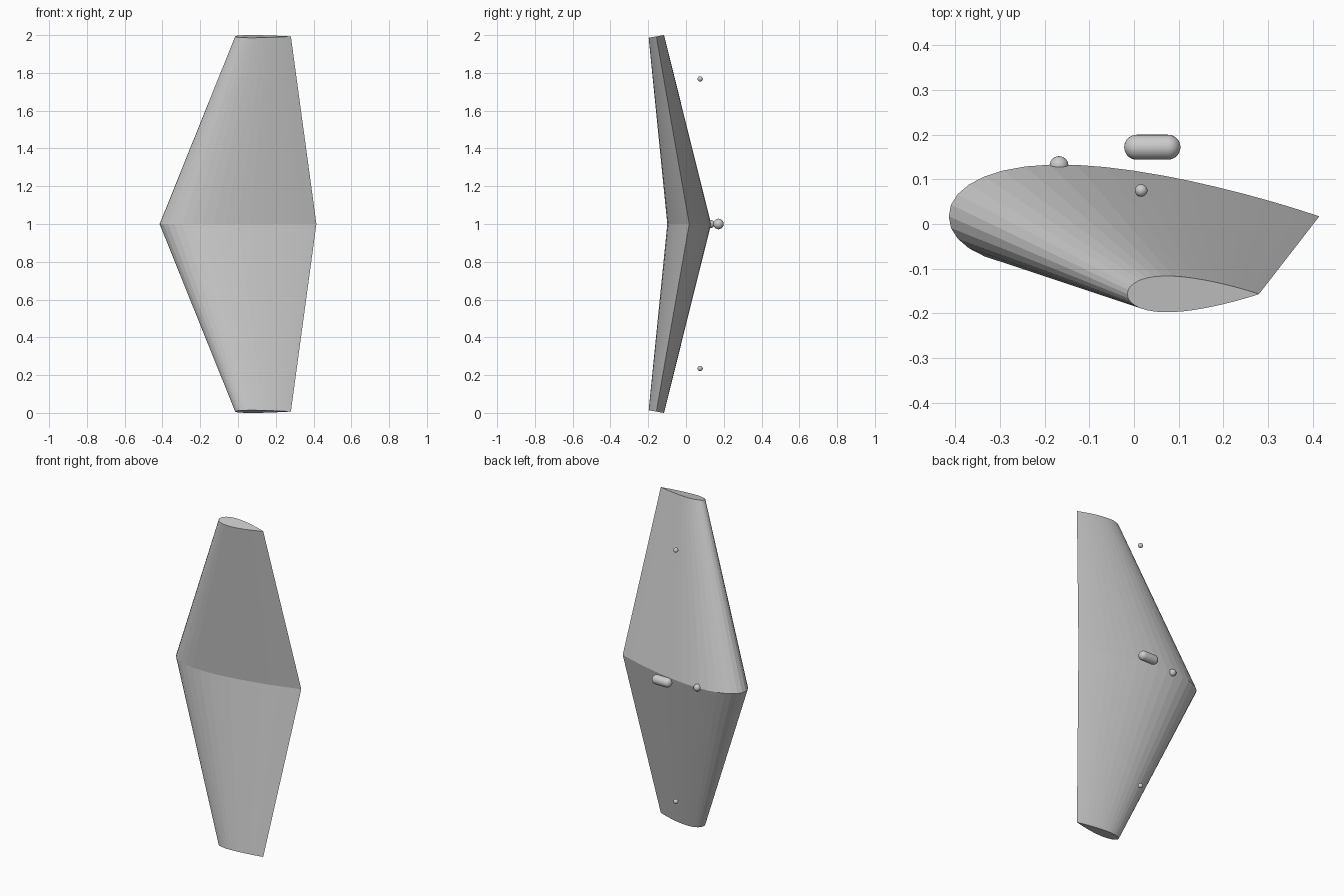
import bpy, bmesh
from math import sin, cos, pi, radians, sqrt

if "Cube" in bpy.data.objects:
    bpy.data.objects.remove(bpy.data.objects["Cube"])

TILT = radians(10)   # dihedral angle of each wing half
N = 20               # panels per side of the airfoil


def airfoil(chord):
    """Closed symmetric section, 28% thick: TE -> upper -> LE -> lower."""
    def half(t):
        return 1.4 * chord * (0.2969 * sqrt(t) - 0.126 * t - 0.3516 * t**2
                              + 0.2843 * t**3 - 0.1036 * t**4)
    ts = [(1 - cos(pi * i / N)) / 2 for i in range(N + 1)]
    upper = [(t * chord, half(t)) for t in reversed(ts)]
    lower = [(t * chord, -half(t)) for t in ts[1:-1]]
    return upper + lower


def section(bm, x0, y0, z0, chord, tilt):
    return [bm.verts.new((x0 + u, y0 + v * cos(tilt), z0 + v * sin(tilt)))
            for u, v in airfoil(chord)]


def finish(bm, name, smooth=False):
    bmesh.ops.recalc_face_normals(bm, faces=bm.faces)
    me = bpy.data.meshes.new(name)
    bm.to_mesh(me)
    bm.free()
    for p in me.polygons:
        p.use_smooth = smooth
    ob = bpy.data.objects.new(name, me)
    bpy.context.collection.objects.link(ob)
    return ob


# Wing: tapered loft, tip - root - tip
bm = bmesh.new()
rings = [section(bm, -0.015, -0.157, 0.007, 0.295, -TILT),
         section(bm, -0.415, 0.017, 1.0, 0.83, 0),
         section(bm, -0.015, -0.157, 1.993, 0.295, TILT)]
for a, b in zip(rings, rings[1:]):
    for i in range(len(a)):
        j = (i + 1) % len(a)
        bm.faces.new((a[i], a[j], b[j], b[i]))
bm.faces.new(rings[0])
bm.faces.new(rings[2])
finish(bm, "wing")


# Pods: spheres, stretched along x into a capsule when length > 0
def pod(name, loc, r, length=0):
    bm = bmesh.new()
    bmesh.ops.create_uvsphere(bm, u_segments=24, v_segments=16, radius=r)
    for v in bm.verts:
        x, y, z = v.co
        v.co = (z, x, y)          # poles along x
    if length:
        bmesh.ops.bisect_plane(bm, geom=bm.verts[:] + bm.edges[:] + bm.faces[:],
                               plane_co=(0, 0, 0), plane_no=(1, 0, 0),
                               dist=1e-5, clear_outer=True)
        rim = [e for e in bm.edges if e.is_boundary]
        for v in bm.verts:
            v.co.x -= length / 2
        dup = bmesh.ops.duplicate(bm, geom=bm.verts[:] + bm.edges[:] + bm.faces[:])
        for g in dup["geom"]:
            if isinstance(g, bmesh.types.BMVert):
                g.co.x *= -1
        bmesh.ops.bridge_loops(bm, edges=[e for e in bm.edges if e.is_boundary])
    finish(bm, name, True).location = loc


pod("centre_capsule", (0.041, 0.172, 1.0), 0.028, 0.070)
pod("nose_ball", (-0.168, 0.131, 1.0), 0.021)
for side, z in (("lower", 0.235), ("upper", 1.768)):
    pod(side + "_marker_ball", (0.016, 0.075, z), 0.014)
